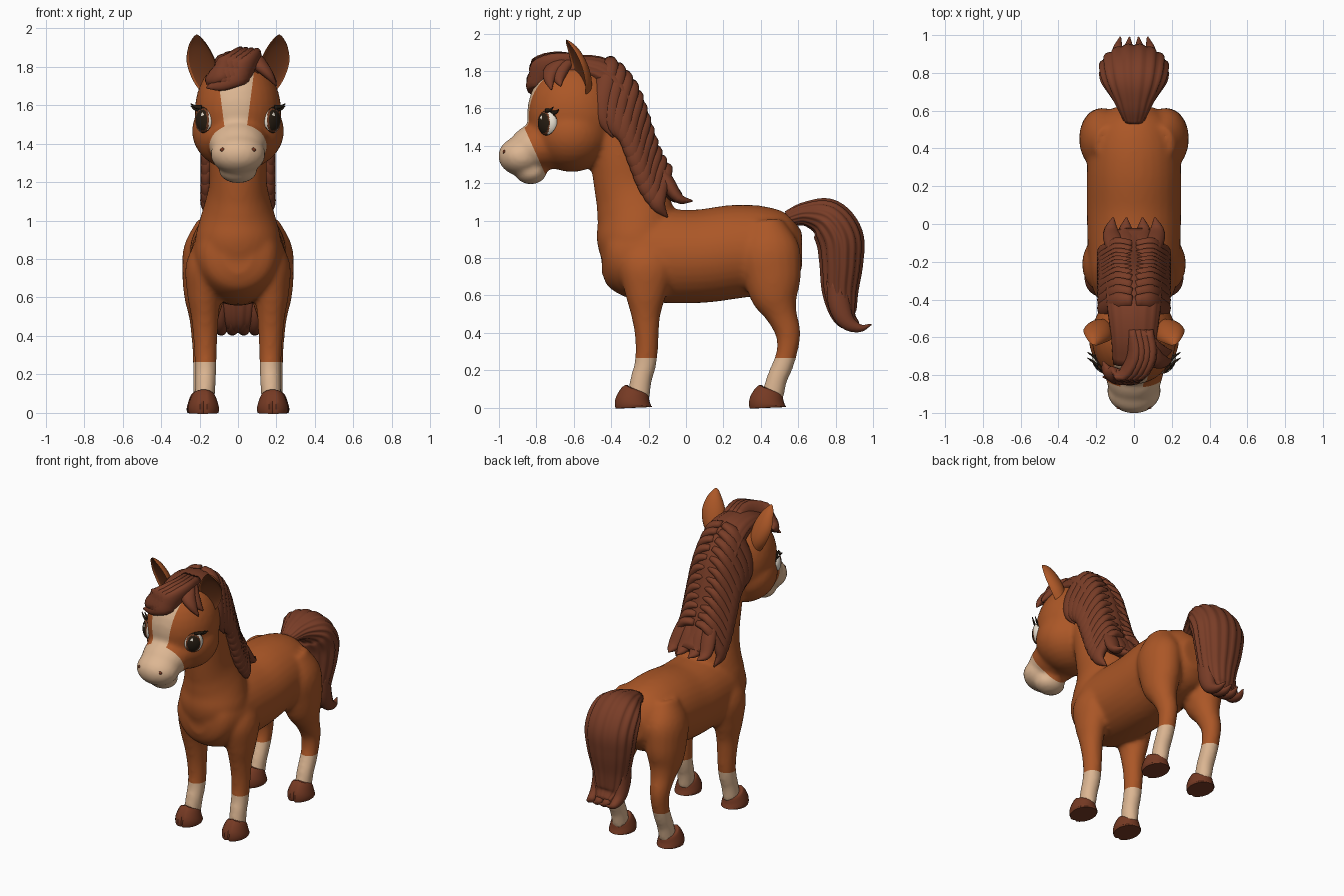
import bpy, bmesh
from math import sin, cos, pi, radians, hypot
from mathutils import Vector, Matrix

cube = bpy.data.objects.get("Cube")
if cube:
    bpy.data.objects.remove(cube, do_unlink=True)


def material(name, r, g, b):
    m = bpy.data.materials.new(name)
    m.use_nodes = True
    m.diffuse_color = (r, g, b, 1)
    bsdf = m.node_tree.nodes["Principled BSDF"]
    bsdf.inputs["Base Color"].default_value = (r, g, b, 1)
    bsdf.inputs["Roughness"].default_value = 0.7
    return m


COAT = material("chestnut coat", 0.41, 0.095, 0.02)
CREAM = material("cream", 0.72, 0.47, 0.29)
HAIR = material("dark brown hair", 0.19, 0.046, 0.02)
HOOF = material("hoof brown", 0.18, 0.042, 0.017)
EARIN = material("inner ear brown", 0.17, 0.042, 0.012)
DARK = material("eye black", 0.02, 0.012, 0.006)
IRIS = material("iris brown", 0.14, 0.04, 0.015)
WHITE = material("eye white", 0.8, 0.74, 0.64)


def spline(pts, sub):
    """Catmull-Rom through tuples of any length."""
    p = [Vector(q) for q in pts]
    p = [p[0] * 2 - p[1]] + p + [p[-1] * 2 - p[-2]]
    out = []
    for i in range(1, len(p) - 2):
        a, b, c, d = p[i - 1:i + 3]
        for k in range(sub):
            t = k / sub
            out.append(0.5 * (b * 2 + (c - a) * t + (a * 2 - b * 5 + c * 4 - d) * t ** 2
                              + (b * 3 - a - c * 3 + d) * t ** 3))
    return out + [p[-2]]


def loft(bm, pts, side=(1, 0, 0), seg=20, sub=4, flutes=0, amp=0.0, cup=False):
    """Skin elliptical rings; each station is x, y, z, half width, half depth."""
    s = spline(pts, sub)
    side, rings = Vector(side), []
    for i, q in enumerate(s):
        t = Vector((s[min(i + 1, len(s) - 1)] - s[max(i - 1, 0)])[:3]).normalized()
        u = (side - t * side.dot(t)).normalized()
        v = t.cross(u)
        ring = []
        for j in range(seg):
            an = 2 * pi * j / seg
            k = 1 + amp * (abs(sin(flutes * an / 2)) - 0.5) * 2
            h = sin(an) * (-0.3 if cup and sin(an) < 0 else 1)
            ring.append(bm.verts.new(Vector(q[:3]) + u * max(q[3], 0.003) * k * cos(an)
                                     + v * max(q[4], 0.003) * k * h))
        rings.append(ring)
    for i in range(len(rings) - 1):
        for j in range(seg):
            n = (j + 1) % seg
            f = bm.faces.new((rings[i][j], rings[i][n], rings[i + 1][n], rings[i + 1][j]))
            if cup and seg * 0.55 <= j < seg * 0.95:
                f.material_index = 1
    bm.faces.new(rings[0][::-1])
    bm.faces.new(rings[-1])


def ball(bm, loc, r, rot=None, seg=32):
    m = Matrix.Translation(loc) @ (rot or Matrix()) @ Matrix.Diagonal((*r, 1))
    return bmesh.ops.create_uvsphere(bm, u_segments=seg, v_segments=seg // 2, radius=1, matrix=m)


def finish(bm, name, mats, sharp=None):
    bmesh.ops.recalc_face_normals(bm, faces=bm.faces)
    me = bpy.data.meshes.new(name)
    bm.to_mesh(me)
    bm.free()
    for m in mats:
        me.materials.append(m)
    me.shade_smooth()
    if sharp:
        me.set_sharp_from_angle(angle=radians(sharp))
    ob = bpy.data.objects.new(name, me)
    bpy.context.scene.collection.objects.link(ob)
    return ob


# Body: torso, neck, head and legs fused into one skin
bm = bmesh.new()
loft(bm, [(0, -.45, .82, .08, .10), (0, -.41, .82, .18, .18), (0, -.3, .82, .23, .235),
          (0, -.12, .81, .245, .25), (0, .08, .81, .25, .25), (0, .27, .835, .25, .25),
          (0, .43, .84, .24, .235), (0, .55, .84, .19, .19), (0, .62, .84, .1, .1)], seg=32)
loft(bm, [(0, -.26, .72, .2, .17), (0, -.26, .88, .225, .215), (0, -.265, 1, .2, .21),
          (0, -.29, 1.1, .17, .195), (0, -.325, 1.2, .15, .17), (0, -.36, 1.35, .15, .155),
          (0, -.4, 1.5, .14, .15), (0, -.44, 1.62, .1, .1)], seg=32)
ball(bm, (0, -.6, 1.57), (.225, .25, .28))
ball(bm, (0, -.61, 1.465), (.24, .215, .205))
loft(bm, [(0, -.66, 1.43, .18, .15), (0, -.82, 1.39, .15, .125), (0, -.9, 1.355, .12, .09)])
ball(bm, (0, -.88, 1.345), (.143, .124, .105))
ball(bm, (0, -.83, 1.26), (.1, .085, .066))
for s in (-1, 1):
    loft(bm, [(s * .14, -.2, .9, .07, .1), (s * .165, -.21, .76, .107, .15),
              (s * .175, -.215, .62, .09, .115), (s * .172, -.215, .5, .072, .08),
              (s * .17, -.21, .4, .064, .065), (s * .168, -.21, .3, .058, .06),
              (s * .168, -.22, .22, .056, .058), (s * .17, -.24, .15, .054, .058),
              (s * .175, -.255, .05, .052, .06)])
    loft(bm, [(s * .13, .42, .99, .08, .1), (s * .16, .44, .85, .122, .165),
              (s * .17, .46, .72, .12, .157), (s * .175, .475, .6, .105, .13),
              (s * .178, .51, .5, .078, .085), (s * .18, .545, .4, .063, .068),
              (s * .18, .54, .3, .056, .056), (s * .18, .515, .22, .055, .056),
              (s * .18, .485, .15, .054, .056), (s * .18, .46, .05, .052, .06)])
body = finish(bm, "body", [COAT, CREAM])
rm = body.modifiers.new("fuse", 'REMESH')
rm.mode, rm.voxel_size = 'VOXEL', 0.015
sm = body.modifiers.new("soften", 'SMOOTH')
sm.factor, sm.iterations = 0.5, 6
skin = bpy.data.meshes.new_from_object(body.evaluated_get(bpy.context.evaluated_depsgraph_get()))
body.modifiers.clear()

# Cream socks, muzzle and blaze, cut cleanly into the skin
bm = bmesh.new()
bm.from_mesh(skin)


def cut(co, no, keep):
    fs = [f for f in bm.faces if keep(f.calc_center_median())]
    geom = list({x for f in fs for x in [f, *f.edges, *f.verts]})
    bmesh.ops.bisect_plane(bm, geom=geom, dist=1e-5, plane_co=co, plane_no=no)


def on_face(c):
    return c.y < -.68 and c.z > 1.1


cut((0, 0, .265), (0, 0, 1), lambda c: c.z < .4)
cut((0, -.85, 1.465), (0, 1, .45), on_face)
for s in (-1, 1):
    cut((s * .06 - .012, 0, 1.5), (s, 0, -.13), lambda c: on_face(c) and c.z > 1.35)
for f in bm.faces:
    c = f.calc_center_median()
    muzzle = on_face(c) and c.y + .45 * c.z < -.85 + .45 * 1.465
    blaze = on_face(c) and c.z > 1.4 and abs(c.x + .012) < .06 + .13 * (c.z - 1.5)
    f.material_index = int(c.z < .265 or muzzle or blaze)
bm.to_mesh(body.data)
bm.free()
body.data.shade_smooth()

# Hooves
for s, side in ((-1, "right"), (1, "left")):
    for end, x, y in (("front", .18, -.282), ("hind", .185, .435)):
        bm = bmesh.new()
        loft(bm, [(s * x, y, 0, .078, .096), (s * x, y, .02, .082, .1),
                  (s * x, y + .008, .055, .074, .086), (s * x, y + .02, .09, .06, .066),
                  (s * x, y + .022, .1, .045, .05)], seg=28)
        for v in bm.verts:
            v.co.z *= 1 - 2.5 * (v.co.y - y)
            # cleft at the toe
            if v.co.y < y and abs(v.co.x - s * x) < .01:
                v.co.y += .012
        finish(bm, f"{side}_{end}_hoof", [HOOF], 50)

    # Cupped ear
    bm = bmesh.new()
    loft(bm, [(s * .155, -.555, 1.68, .045, .05), (s * .175, -.565, 1.75, .07, .06),
              (s * .195, -.585, 1.83, .077, .055), (s * .207, -.61, 1.9, .055, .04),
              (s * .213, -.635, 1.95, .022, .018), (s * .214, -.64, 1.967, .003, .003)],
         side=(1, .35 * s, 0), seg=24, cup=True)
    finish(bm, side + "_ear", [COAT, EARIN], 60)

    # Eye: pole points outward, colours follow distance from the pupil
    rot = Matrix.Rotation(s * radians(50), 4, 'Z') @ Matrix.Rotation(radians(90), 4, 'X')
    eye_at = Vector((s * .172, -.738, 1.522))
    bm = bmesh.new()
    ball(bm, eye_at, (.062, .07, .04), rot, seg=64)
    back = (Matrix.Translation(eye_at) @ rot).inverted()
    for f in bm.faces:
        c = back @ f.calc_center_median()
        u, v = c.x * s, c.y
        d = hypot((u + .008) / .047, v / .064)
        f.material_index = 0 if d < .85 else 1 if d < 1 else 2
        if hypot(u + .02, v - .03) < .009 or hypot(c.x, c.y) / .066 > .95:
            f.material_index = 2 if v > 0 and hypot(u + .02, v - .03) < .009 else 0
    finish(bm, side + "_eye", [DARK, IRIS, WHITE])

    # Eyelashes at the outer corner
    bm = bmesh.new()
    for k in range(2):
        loft(bm, [(s * .19, -.75 + .03 * k, 1.588 - .012 * k, .012, .006),
                  (s * .222, -.725 + .03 * k, 1.592 - .012 * k, .009, .006),
                  (s * .245, -.71 + .03 * k, 1.607 - .012 * k, .002, .002)], side=(0, 0, 1), seg=8)
    finish(bm, side + "_lashes", [DARK])

    bm = bmesh.new()
    ball(bm, (s * .078, -.972, 1.368), (.015, .008, .011), seg=16)
    finish(bm, side + "_nostril", [HOOF])

# Mane: fluted core along the crest, overlapping locks on both sides
crest = [(0, -.74, 1.78, .11, .05), (0, -.6, 1.82, .12, .06), (0, -.45, 1.785, .14, .085),
         (0, -.34, 1.67, .15, .09), (0, -.275, 1.5, .155, .09), (0, -.215, 1.33, .15, .085),
         (0, -.13, 1.2, .13, .065), (0, -.04, 1.12, .1, .03)]
bm = bmesh.new()
loft(bm, crest, seg=48, flutes=14, amp=.03)
stations = spline(crest, 3)[6:18]
for i, q in enumerate(stations):
    e = i / (len(stations) - 1)
    y, z, drop = q[1], q[2], .34 - .12 * e
    for s in (-1, 1):
        loft(bm, [(s * .01, y + .045, z + .075 - .03 * e, .03, .022),
                  (s * .085, y + .04, z + .03, .05, .034),
                  (s * .145, y + .005, z - drop * .35, .055, .036),
                  (s * .165, y + .01, z - drop * .7, .042, .03),
                  (s * (.165 - .02 * e), y + .06, z - drop, .004, .004)],
             side=(0, 1, .2), seg=12)
for x in (-.11, -.04, .045, .11):
    loft(bm, [(x * .6, -.2, 1.36, .04, .03), (x * .9, -.11, 1.22, .055, .04),
              (x * 1.1, -.04, 1.12, .042, .028), (x, .035, 1.105, .004, .004)], seg=12)
finish(bm, "mane", [HAIR])

# Forelock swept to one side
bm = bmesh.new()
for k in range(4):
    h = .028 * k
    loft(bm, [(.07 - h, -.56, 1.85, .04, .03), (.08 - h, -.7, 1.835 + h * .1, .065, .035),
              (.02 - h, -.805, 1.775 + h * .2, .068, .035),
              (-.085 - h * .6, -.815 + h * .4, 1.715 + h * .3, .045, .03),
              (-.165, -.81 + h, 1.69 + h * .7, .004, .004)], side=(.4, .3, 1), seg=14)
for k in range(2):
    loft(bm, [(.04, -.58, 1.86, .04, .03), (.1, -.7 + .04 * k, 1.82, .05, .035),
              (.155, -.73 + .05 * k, 1.765, .035, .026),
              (.2, -.72 + .05 * k, 1.7 + .02 * k, .004, .004)], side=(0, 1, .5), seg=14)
finish(bm, "forelock", [HAIR])

# Tail: fluted plume ending in flicked tips
bm = bmesh.new()
loft(bm, [(0, .54, 1.01, .05, .04), (0, .64, 1.035, .1, .065), (0, .75, 1.01, .165, .11),
          (0, .82, .91, .18, .125), (0, .83, .78, .165, .115), (0, .825, .62, .13, .095),
          (0, .85, .49, .1, .065), (0, .91, .435, .06, .025)], seg=72, sub=6, flutes=16, amp=.045)
for x in (-.09, -.03, .03, .09):
    loft(bm, [(x, .81, .68, .04, .06), (x, .82, .55, .042, .06), (x, .86, .46, .038, .045),
              (x * .95, .93, .425, .026, .022), (x * .8, .99, .445, .004, .004)], seg=14)
finish(bm, "tail", [HAIR])
